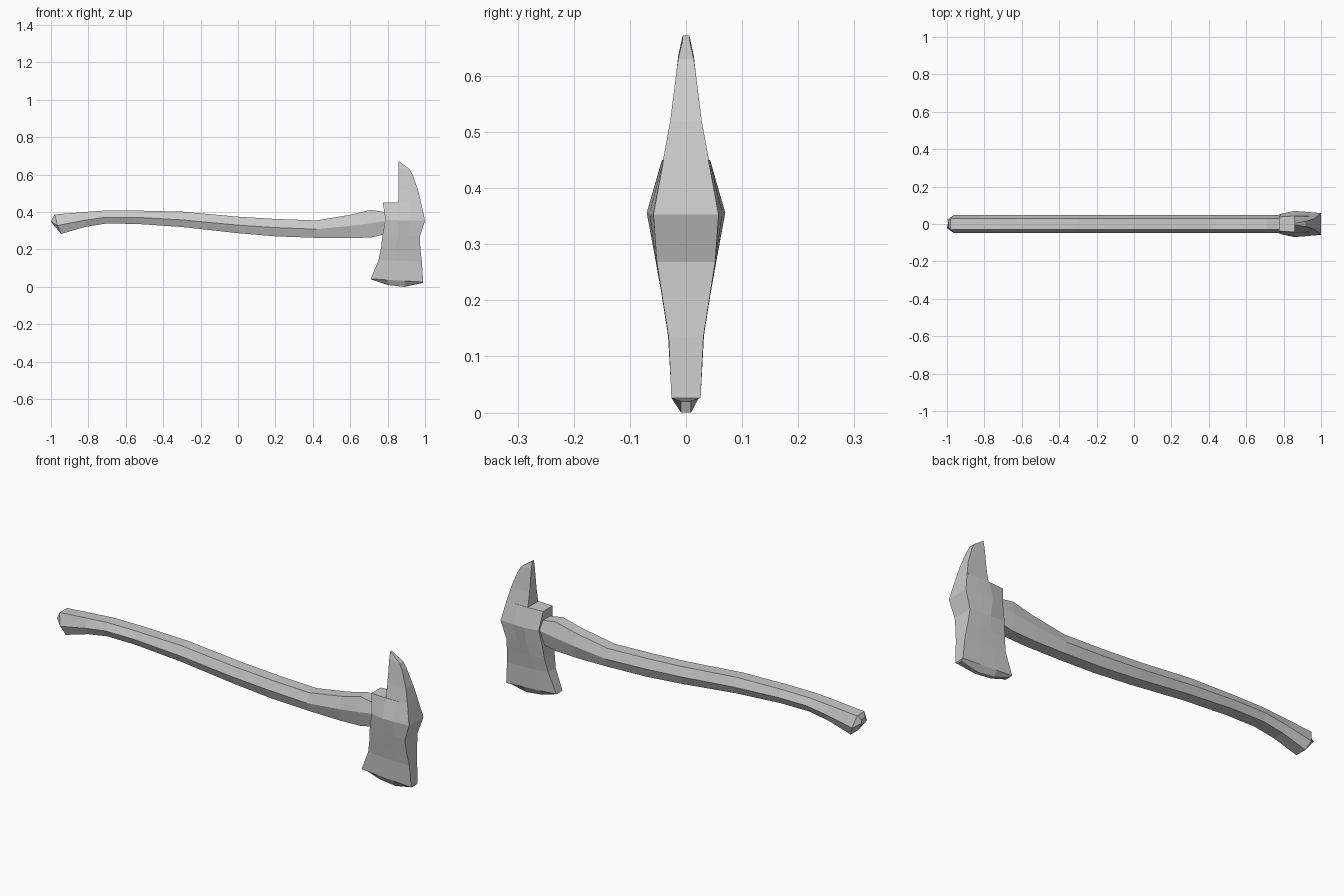
import bpy, bmesh


def loft(bm, rings):
    """Skin a list of closed rings and cap both ends."""
    vs = [[bm.verts.new(p) for p in ring] for ring in rings]
    n = len(vs[0])
    for a, b in zip(vs, vs[1:]):
        for i in range(n):
            j = (i + 1) % n
            bm.faces.new((a[i], a[j], b[j], b[i]))
    bm.faces.new(vs[0])
    bm.faces.new(vs[-1])


def finish(bm, name):
    bmesh.ops.recalc_face_normals(bm, faces=bm.faces)
    me = bpy.data.meshes.new(name)
    bm.to_mesh(me)
    bm.free()
    ob = bpy.data.objects.new(name, me)
    bpy.context.collection.objects.link(ob)


def hexagon(top, mid, bot, flat=0.03, wide=0.047):
    """Handle section from (x, z) of its top, side and bottom edges."""
    (xt, zt), (xm, zm), (xb, zb) = top, mid, bot
    return [(xt, -flat, zt), (xt, flat, zt), (xm, wide, zm),
            (xb, flat, zb), (xb, -flat, zb), (xm, -wide, zm)]


def slab(columns):
    """Head section: (x, z, half thickness) from inner edge to outer edge."""
    return ([(x, -y, z) for x, z, y in columns] +
            [(x, y, z) for x, z, y in reversed(columns)])


# Handle: curved hexagonal shaft, stations are x, top z, side z, bottom z
stations = [(-.82, .400, .356, .320), (-.71, .408, .372, .338),
            (-.55, .408, .372, .337), (-.30, .402, .358, .320),
            (0, .375, .330, .287), (.20, .363, .317, .270),
            (.42, .355, .308, .262), (.60, .385, .326, .260),
            (.71, .412, .340, .264), (.77, .402, .350, .277),
            (.81, .395, .350, .285)]
rings = [hexagon((-.993, .365), (-1, .35), (-.99, .335), .015, .022),
         hexagon((-.98, .387), (-.965, .328), (-.945, .283))]
rings += [hexagon((x, t), (x, m), (x, b)) for x, t, m, b in stations]
bm = bmesh.new()
loft(bm, rings)
finish(bm, "handle")

# Blade and eye: bevelled cutting edge up to the collar
blade = [
    [(.715, .038, .009), (.80, .01, .009), (.89, 0, .009), (.985, .02, .009)],
    [(.71, .043, .024), (.80, .037, .026), (.89, .032, .026), (.99, .026, .026)],
    [(.752, .145, .030), (.83, .14, .032), (.90, .137, .032), (.983, .135, .031)],
    [(.765, .210, .040), (.84, .208, .043), (.90, .207, .043), (.975, .205, .042)],
    [(.773, .280, .048), (.858, .275, .055), (.91, .273, .054), (.972, .268, .052)],
    [(.788, .357, .055), (.858, .356, .070), (.92, .355, .065), (1, .353, .058)],
    [(.775, .450, .038), (.858, .450, .043), (.92, .450, .042), (.979, .450, .040)],
]
# Spike: (inner z, outer z, outer x, half thickness), straight inner edge
spike = [(.45, .45, .979, .041), (.52, .52, .962, .028), (.60, .60, .933, .018),
         (.635, .63, .917, .014), (.672, .664, .870, .006)]
bm = bmesh.new()
loft(bm, [slab(row) for row in blade])
loft(bm, [slab([(.858, zi, y), ((.858 + x) / 2, (zi + zo) / 2, y), (x, zo, y)])
          for zi, zo, x, y in spike])
finish(bm, "axe_head")
